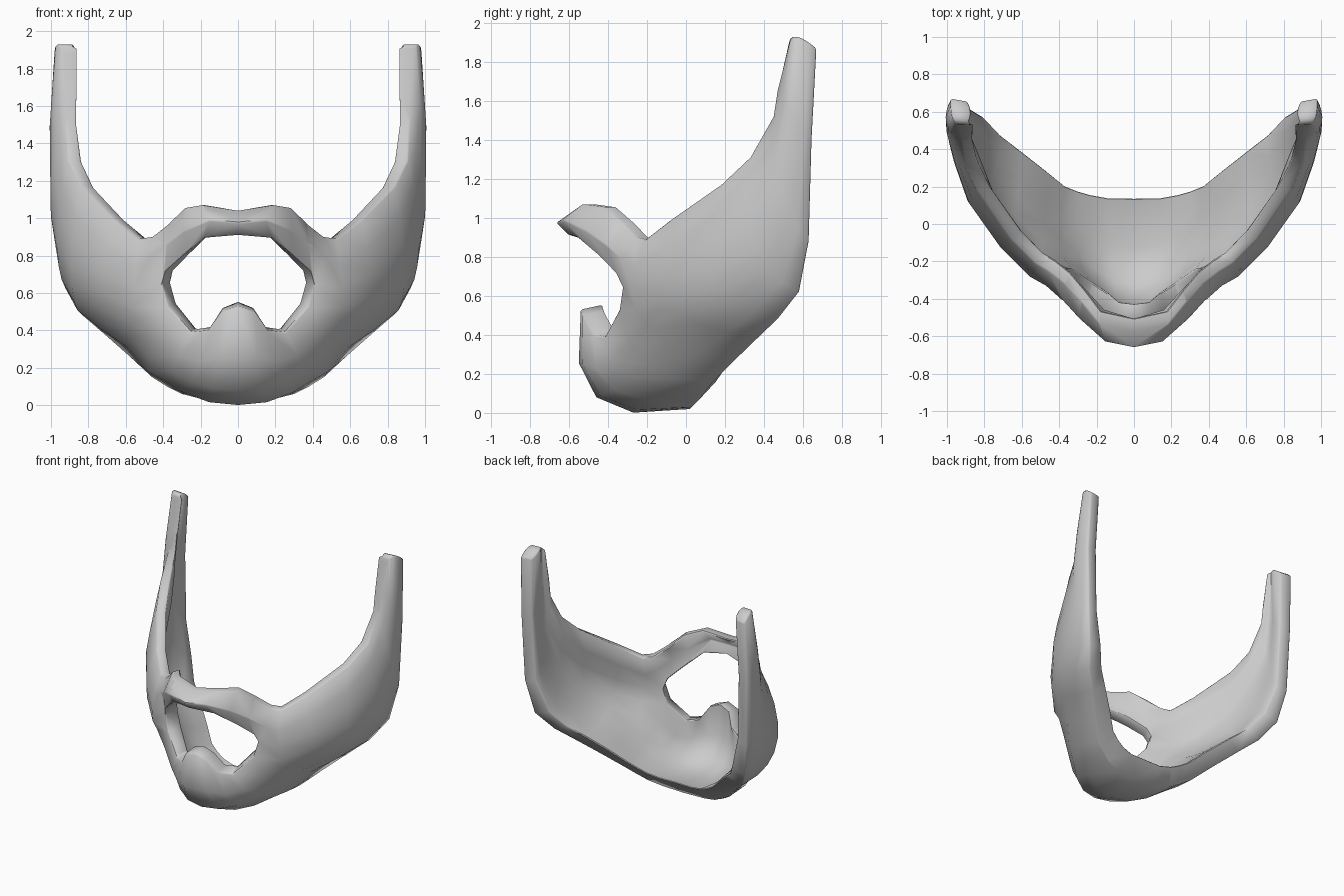
import bpy, bmesh, math
from mathutils import Vector

if "Cube" in bpy.data.objects:
    bpy.data.objects.remove(bpy.data.objects["Cube"])

ROWS = 8  # upper edge (0) down to lower / rear edge (7)


def parabola(pts, n):
    """n points on the parabola through three points"""
    a, m, b = map(Vector, pts)
    out = []
    for i in range(n):
        t = i / (n - 1)
        out.append(a * (1 - t) * (1 - 2 * t) + m * 4 * t * (1 - t) + b * t * (2 * t - 1))
    return out


# Moustache columns, centre to mouth corner: top, bulge, mouth edge
moustache = [
    [(0, -.57, 1.04), (0, -.665, .975), (0, -.60, .91)],
    [(.19, -.53, 1.07), (.15, -.635, .99), (.18, -.55, .895)],
    [(.28, -.42, 1.055), (.29, -.51, .93), (.29, -.44, .80)],
    [(.37, -.32, .97), (.38, -.41, .86), (.39, -.355, .71)],
    [(.46, -.25, .90), (.47, -.33, .79), (.405, -.325, .65)],
]
# Chin columns: mouth edge, jaw front, lower rear edge
chin = [
    [(0, -.54, .53), (0, -.46, .08), (0, .02, .02)],
    [(.09, -.53, .50), (.13, -.44, .09), (.18, .03, .03)],
    [(.16, -.475, .40), (.25, -.37, .12), (.30, .06, .06)],
    [(.25, -.42, .39), (.36, -.28, .18), (.38, .09, .10)],
    [(.375, -.345, .53), (.47, -.20, .25), (.46, .13, .15)],
]
# Cheek and sideburn columns: front edge, middle, rear edge
cheek = [
    [(.53, -.21, .89), (.57, -.23, .48), (.58, .24, .26)],
    [(.66, -.08, .99), (.74, -.06, .56), (.72, .37, .385)],
    [(.84, .18, 1.17), (.89, .14, .68), (.83, .47, .48)],
    [(.91, .33, 1.31), (.965, .35, .87), (.92, .58, .62)],
    [(.92, .45, 1.52), (1, .48, 1.14), (.97, .63, .88)],
    [(.92, .47, 1.65), (1, .53, 1.55), (.99, .645, 1.40)],
    [(.93, .53, 1.88), (.97, .565, 1.93), (.98, .67, 1.87)],
]
columns = [[Vector(p) for p in m] + parabola(c, 5) for m, c in zip(moustache, chin)]
columns += [parabola(c, ROWS) for c in cheek]
thickness = [.07, .12, .10, .11, .13, .14, .14, .12]


def inner_point(p, c, r):
    """Offset an outer point towards the head axis, lifting the chin floor"""
    d = Vector((-p.x, .5 - p.y, 0)).normalized()
    t = thickness[r] * (.75 if c > 8 else 1)
    q = p + d * t
    q.z += .13 * (r / 7) ** 2 * (1 - c / (len(columns) - 1))
    if p.x == 0:
        q.x = 0
    return q


# Half of the beard: outer skin, inner skin, joined rims
bm = bmesh.new()
outer = [[bm.verts.new(p) for p in col] for col in columns]
inner = [[bm.verts.new(inner_point(p, c, r)) for r, p in enumerate(col)]
         for c, col in enumerate(columns)]
twin = {o: i for oc, ic in zip(outer, inner) for o, i in zip(oc, ic)}
for c in range(len(columns) - 1):
    for r in range(ROWS - 1):
        if c < 4 and r == 2:      # mouth opening
            continue
        quad = [outer[c][r], outer[c][r + 1], outer[c + 1][r + 1], outer[c + 1][r]]
        bm.faces.new(quad)
        bm.faces.new([twin[v] for v in reversed(quad)])
for e in [e for e in bm.edges if e.is_boundary and e.verts[0] in twin]:
    a, b = e.verts
    if a.co.x > 1e-6 or b.co.x > 1e-6:
        bm.faces.new([a, b, twin[b], twin[a]])

# Mirror to the other side
geom = bm.verts[:] + bm.edges[:] + bm.faces[:]
bmesh.ops.mirror(bm, geom=geom, axis='X', merge_dist=1e-4)
bmesh.ops.remove_doubles(bm, verts=bm.verts[:], dist=1e-4)
bmesh.ops.recalc_face_normals(bm, faces=bm.faces[:])
mesh = bpy.data.meshes.new("beard")
bm.to_mesh(mesh)
bm.free()
beard = bpy.data.objects.new("beard", mesh)
bpy.context.collection.objects.link(beard)

# Softened rims and smooth shading
bevel = beard.modifiers.new("soft_rims", 'BEVEL')
bevel.width = .025
bevel.segments = 1
bevel.limit_method = 'ANGLE'
bevel.angle_limit = math.radians(50)
bpy.context.view_layer.objects.active = beard
beard.select_set(True)
bpy.ops.object.modifier_apply(modifier="soft_rims")
bpy.ops.object.shade_smooth_by_angle(angle=math.radians(50))
